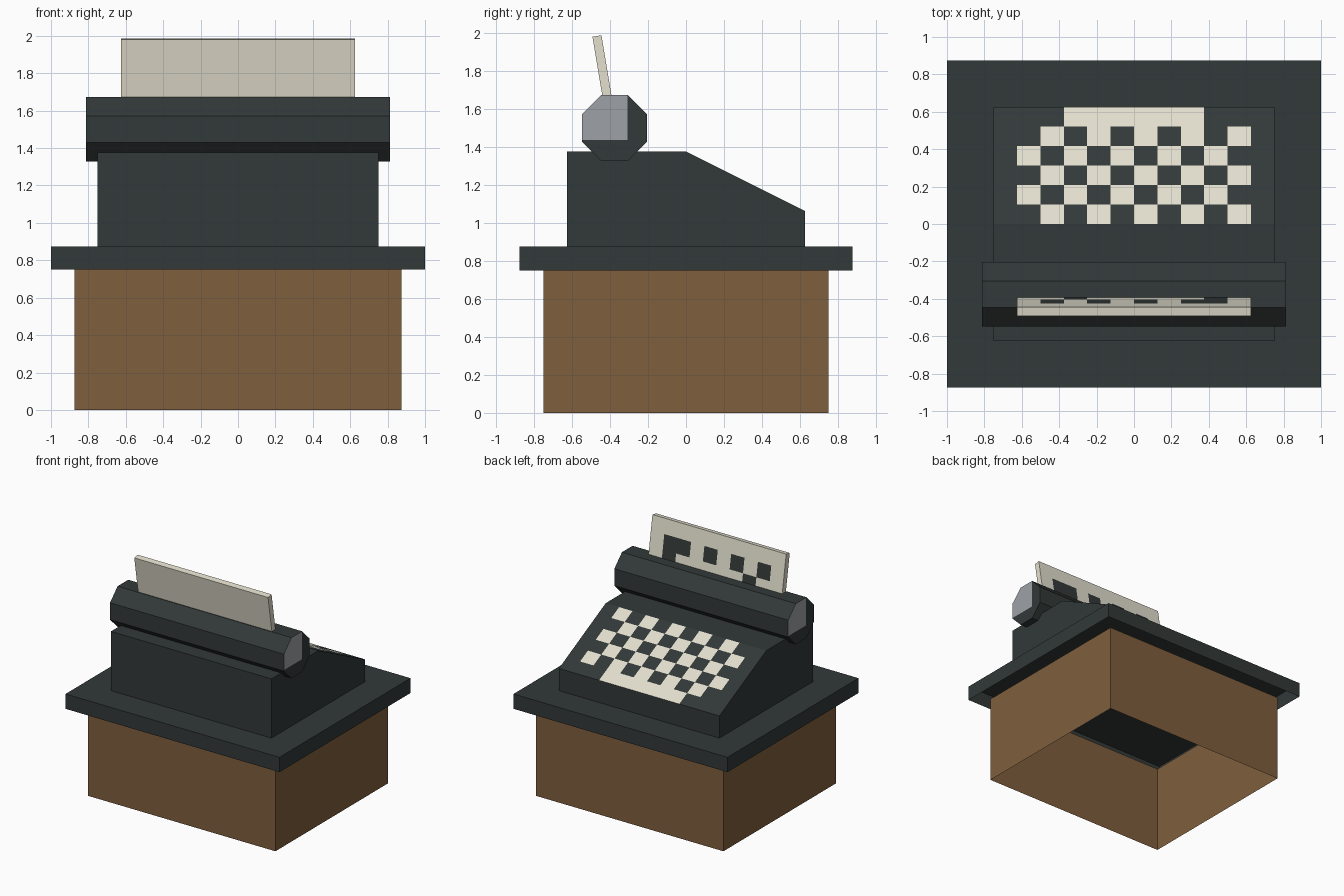
import bpy, bmesh, math
from mathutils import Vector

if "Cube" in bpy.data.objects:
    bpy.data.objects.remove(bpy.data.objects["Cube"])


def material(name, hex_code):
    def lin(v):
        return v / 12.92 if v <= 0.04045 else ((v + 0.055) / 1.055) ** 2.4
    rgb = [lin(int(hex_code[i:i + 2], 16) / 255) for i in (0, 2, 4)]
    m = bpy.data.materials.new(name)
    m.diffuse_color = (*rgb, 1)
    m.use_nodes = True
    m.node_tree.nodes["Principled BSDF"].inputs["Base Color"].default_value = m.diffuse_color
    return m


WOOD = material("brown_wood", "7f5e3d")
DARK = material("dark_metal", "323938")
CREAM = material("cream", "e3dfce")
GREY = material("light_grey_metal", "9da1a6")


def prism(profile, half_width):
    """Extrude a (y, z) outline along x, symmetric about x = 0."""
    bm = bmesh.new()
    a, b = [[bm.verts.new((s * half_width, y, z)) for y, z in profile] for s in (-1, 1)]
    bm.faces.new(a)
    bm.faces.new(b)
    n = len(profile)
    for i in range(n):
        j = (i + 1) % n
        bm.faces.new((a[i], a[j], b[j], b[i]))
    bmesh.ops.recalc_face_normals(bm, faces=bm.faces)
    bm.normal_update()
    return bm


def facing(bm, direction):
    bm.normal_update()
    return [f for f in bm.faces if f.normal.dot(direction) > 0.99]


def remove_facing(bm, direction):
    bmesh.ops.delete(bm, geom=facing(bm, direction), context='FACES_ONLY')


def cut(bm, direction, point, normal):
    """Split only the faces looking in the given direction."""
    faces = facing(bm, direction)
    edges = list({e for f in faces for e in f.edges})
    verts = list({v for f in faces for v in f.verts})
    bmesh.ops.bisect_plane(bm, geom=verts + edges + faces, dist=1e-5,
                           plane_co=point, plane_no=normal)


def finish(bm, name, *mats):
    me = bpy.data.meshes.new(name)
    bm.to_mesh(me)
    bm.free()
    for m in mats:
        me.materials.append(m)
    ob = bpy.data.objects.new(name, me)
    bpy.context.collection.objects.link(ob)
    return ob


def rect(y, z0, z1):
    return [(-y, z0), (y, z0), (y, z1), (-y, z1)]


X = Vector((1, 0, 0))
UP = Vector((0, 0, 1))
CELL = 0.125

# Wooden stand: four thin walls, open above and below
bm = prism(rect(0.75, 0, 0.75), 0.875)
remove_facing(bm, UP)
remove_facing(bm, -UP)
finish(bm, "wooden_stand", WOOD)

# Table slab: a shallow lid, open underneath
bm = prism(rect(0.875, 0.75, 0.875), 1.0)
remove_facing(bm, -UP)
finish(bm, "top_slab", DARK)

# Machine body with a checkered keyboard on the slope
bm = prism([(-0.625, 0.875), (0.625, 0.875), (0.625, 1.0625), (0, 1.375), (-0.625, 1.375)], 0.75)
remove_facing(bm, -UP)
slope = Vector((0, 1, 2)).normalized()
row_step = 0.625 / 6
for i in range(11):
    cut(bm, slope, (-0.625 + i * CELL, 0, 0), X)
for i in range(1, 6):
    cut(bm, slope, (0, i * row_step, 0), (0, 1, 0))
for f in facing(bm, slope):
    p = f.calc_center_median()
    col = math.floor((p.x + 0.625) / CELL)
    row = math.floor(p.y / row_step)
    if row == 5:
        key = 2 <= col < 8              # space bar
    else:
        key = 0 <= col < 10 and (col + row) % 2 == 1
    f.material_index = int(key)
finish(bm, "machine_body", DARK, CREAM)

# Eight-sided roller with partly grey ends
RY, RZ, APO = -0.376, 1.5, 0.172
rad = APO / math.cos(math.pi / 8)
ring = [(RY + rad * math.cos(math.pi / 8 + k * math.pi / 4),
         RZ + rad * math.sin(math.pi / 8 + k * math.pi / 4)) for k in range(8)]
bm = prism(ring, 0.8125)
for s in (1, -1):
    edge_y = RY + s * 0.067
    cut(bm, X * s, (0, edge_y, 0), (0, 1, 0))
    cut(bm, X * s, (0, 0, 1.436), (0, 0, 1))
    for f in facing(bm, X * s):
        p = f.calc_center_median()
        f.material_index = int((p.y - edge_y) * s < 0 and p.z > 1.436)
finish(bm, "roller", DARK, GREY)

# Leaning paper sheet with typed blocks on the keyboard side
tilt = math.radians(9.5)
up = Vector((0, -math.sin(tilt), math.cos(tilt)))
out = Vector((0, math.cos(tilt), math.sin(tilt)))
foot = Vector((0, -0.386, 1.49))
corners = [foot + up * h + out * t for h, t in
           ((0, -0.024), (0, 0.024), (0.5, 0.024), (0.5, -0.024))]
bm = prism([(c.y, c.z) for c in corners], 0.625)
for i in range(1, 10):
    cut(bm, out, (-0.625 + i * CELL, 0, 0), X)
for i in range(1, 4):
    cut(bm, out, foot + up * (i * CELL), up)
marks = {1: (1, 2, 4, 6, 8), 2: (1, 7)}
for f in facing(bm, out):
    p = f.calc_center_median()
    col = math.floor((0.625 - p.x) / CELL)
    row = math.floor((0.5 - (p - foot).dot(up)) / CELL)
    f.material_index = int(col in marks.get(row, ()))
finish(bm, "paper_sheet", CREAM, DARK)
